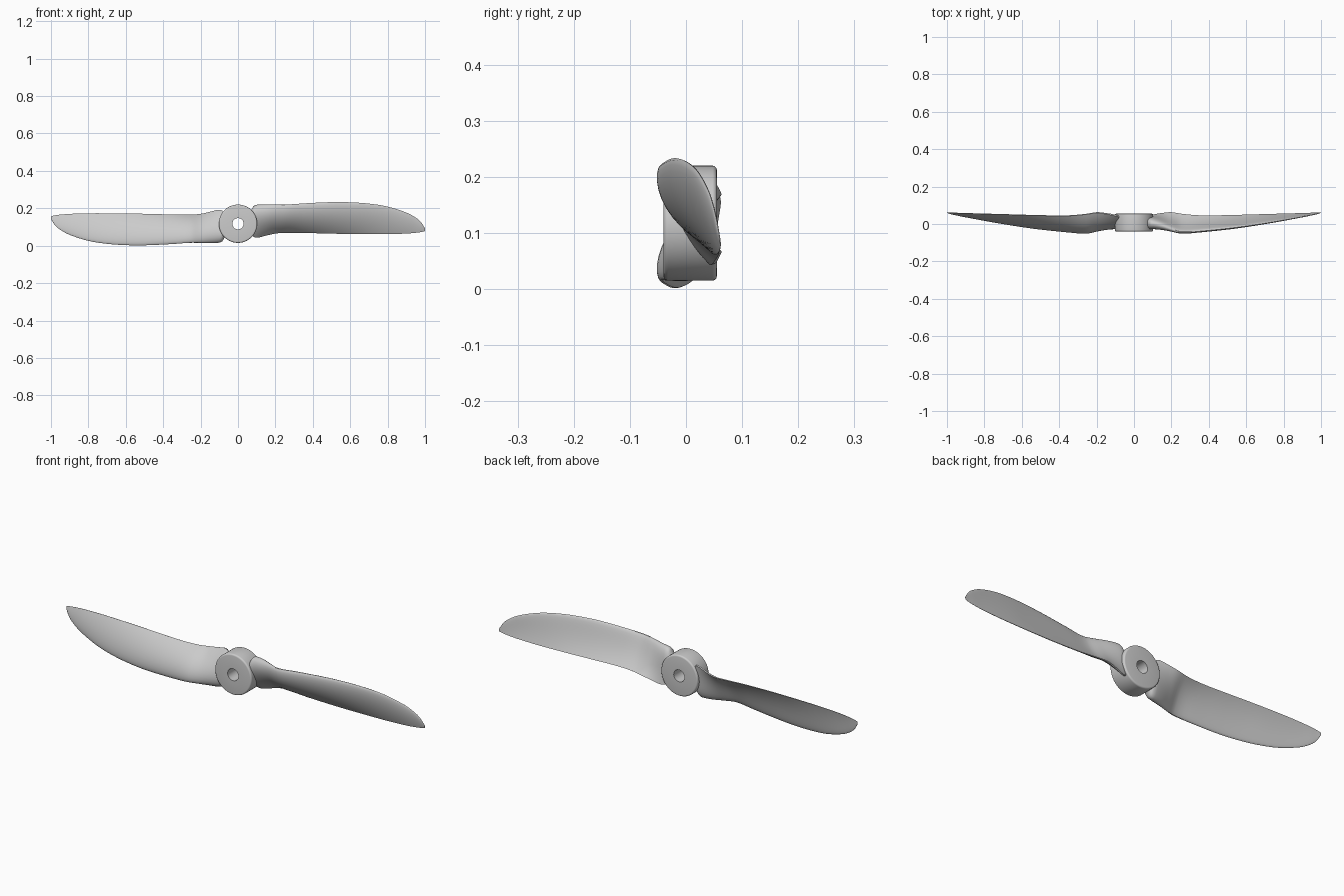
import bpy, bmesh, math

if "Cube" in bpy.data.objects:
    bpy.data.objects.remove(bpy.data.objects["Cube"])

CZ = 0.1175  # height of the hub axis

# blade stations: x, leading y, leading z, trailing y, trailing z, thickness, camber
STATIONS = [
    (0.045, 0.005, 0.170, 0.025, 0.080, 0.040, 0.004),
    (0.070, 0.000, 0.190, 0.032, 0.062, 0.052, 0.006),
    (0.085, -0.003, 0.212, 0.042, 0.048, 0.060, 0.008),
    (0.105, -0.005, 0.219, 0.048, 0.044, 0.060, 0.009),
    (0.150, -0.016, 0.220, 0.056, 0.055, 0.052, 0.012),
    (0.200, -0.032, 0.219, 0.061, 0.066, 0.040, 0.015),
    (0.255, -0.046, 0.219, 0.053, 0.070, 0.032, 0.018),
    (0.350, -0.039, 0.226, 0.045, 0.069, 0.028, 0.016),
    (0.500, -0.024, 0.233, 0.046, 0.065, 0.024, 0.013),
    (0.600, -0.011, 0.232, 0.049, 0.063, 0.021, 0.011),
    (0.700, 0.004, 0.225, 0.052, 0.062, 0.018, 0.008),
    (0.800, 0.021, 0.209, 0.055, 0.062, 0.014, 0.006),
    (0.900, 0.039, 0.177, 0.058, 0.065, 0.010, 0.004),
    (0.950, 0.048, 0.150, 0.060, 0.069, 0.007, 0.002),
    (0.980, 0.054, 0.124, 0.061, 0.073, 0.005, 0.001),
    (1.000, 0.060, 0.092, 0.062, 0.078, 0.002, 0.000),
]


def catmull(a, b, c, d, t):
    # centripetal-free Hermite using real spacing along x
    out = [b[0] + (c[0] - b[0]) * t]
    h = c[0] - b[0]
    for i in range(1, len(b)):
        m0 = (c[i] - a[i]) / (c[0] - a[0]) * h
        m1 = (d[i] - b[i]) / (d[0] - b[0]) * h
        out.append((2*t**3 - 3*t*t + 1) * b[i] + (t**3 - 2*t*t + t) * m0
                   + (3*t*t - 2*t**3) * c[i] + (t**3 - t*t) * m1)
    return out


def section(s, n=14):
    # cambered airfoil between the leading and trailing edges
    x, ly, lz, ty, tz, th, cam = s
    dy, dz = ty - ly, tz - lz
    length = math.hypot(dy, dz)
    ny, nz = dz / length, -dy / length  # towards the front (-y)
    us = [(0.5 - 0.5 * math.cos(math.pi * i / n)) for i in range(n + 1)]
    pts = []
    for side, seq in ((1, us), (-1, us[-1:0:-1])):
        for u in seq:
            half = 5 * th * (0.2969 * math.sqrt(u) - 0.126 * u - 0.3516 * u**2
                             + 0.2843 * u**3 - 0.0915 * u**4)
            off = 4 * cam * u * (1 - u) + side * half
            pts.append((x, ly + dy * u + ny * off, lz + dz * u + nz * off))
    return pts


def finish(bm, name, angle):
    bmesh.ops.remove_doubles(bm, verts=bm.verts, dist=1e-5)
    bmesh.ops.recalc_face_normals(bm, faces=bm.faces)
    me = bpy.data.meshes.new(name)
    bm.to_mesh(me)
    bm.free()
    ob = bpy.data.objects.new(name, me)
    bpy.context.collection.objects.link(ob)
    bpy.ops.object.select_all(action='DESELECT')
    ob.select_set(True)
    bpy.context.view_layer.objects.active = ob
    bpy.ops.object.shade_smooth_by_angle(angle=math.radians(angle))
    return ob


def skin(bm, rings, closed=False):
    n = len(rings[0])
    pairs = list(zip(rings, rings[1:]))
    if closed:
        pairs.append((rings[-1], rings[0]))
    for a, b in pairs:
        for i in range(n):
            j = (i + 1) % n
            bm.faces.new((a[i], a[j], b[j], b[i]))


def blade(name, flip):
    bm = bmesh.new()
    rings = []
    last = len(STATIONS) - 1
    for i in range(last):
        quad = [STATIONS[min(max(k, 0), last)] for k in (i - 1, i, i + 1, i + 2)]
        for k in range(4):
            rings.append(section(catmull(*quad, k / 4)))
    rings.append(section(STATIONS[-1]))
    if flip:  # half turn about the hub axis
        rings = [[(-x, y, 2 * CZ - z) for x, y, z in r] for r in rings]
    rings = [[bm.verts.new(p) for p in r] for r in rings]
    skin(bm, rings)
    bm.faces.new(rings[0])
    bm.faces.new(rings[-1])
    return finish(bm, name, 45)


# hub: turned ring with rounded outer rims and a shaft hole
def hub():
    bm = bmesh.new()
    r, y0, y1, hole, b = 0.1025, -0.04, 0.055, 0.03, 0.008
    prof = [(hole, y0)]
    for k in range(5):
        a = math.pi / 2 * k / 4
        prof.append((r - b + b * math.sin(a), y0 + b - b * math.cos(a)))
    for k in range(5):
        a = math.pi / 2 * k / 4
        prof.append((r - b + b * math.cos(a), y1 - b + b * math.sin(a)))
    prof.append((hole, y1))
    seg = 64
    rings = []
    for s in range(seg):
        a = 2 * math.pi * s / seg
        rings.append([bm.verts.new((p * math.cos(a), y, CZ + p * math.sin(a)))
                      for p, y in prof])
    skin(bm, rings, closed=True)
    return finish(bm, "hub", 40)


hub()
blade("right_blade", False)
blade("left_blade", True)
